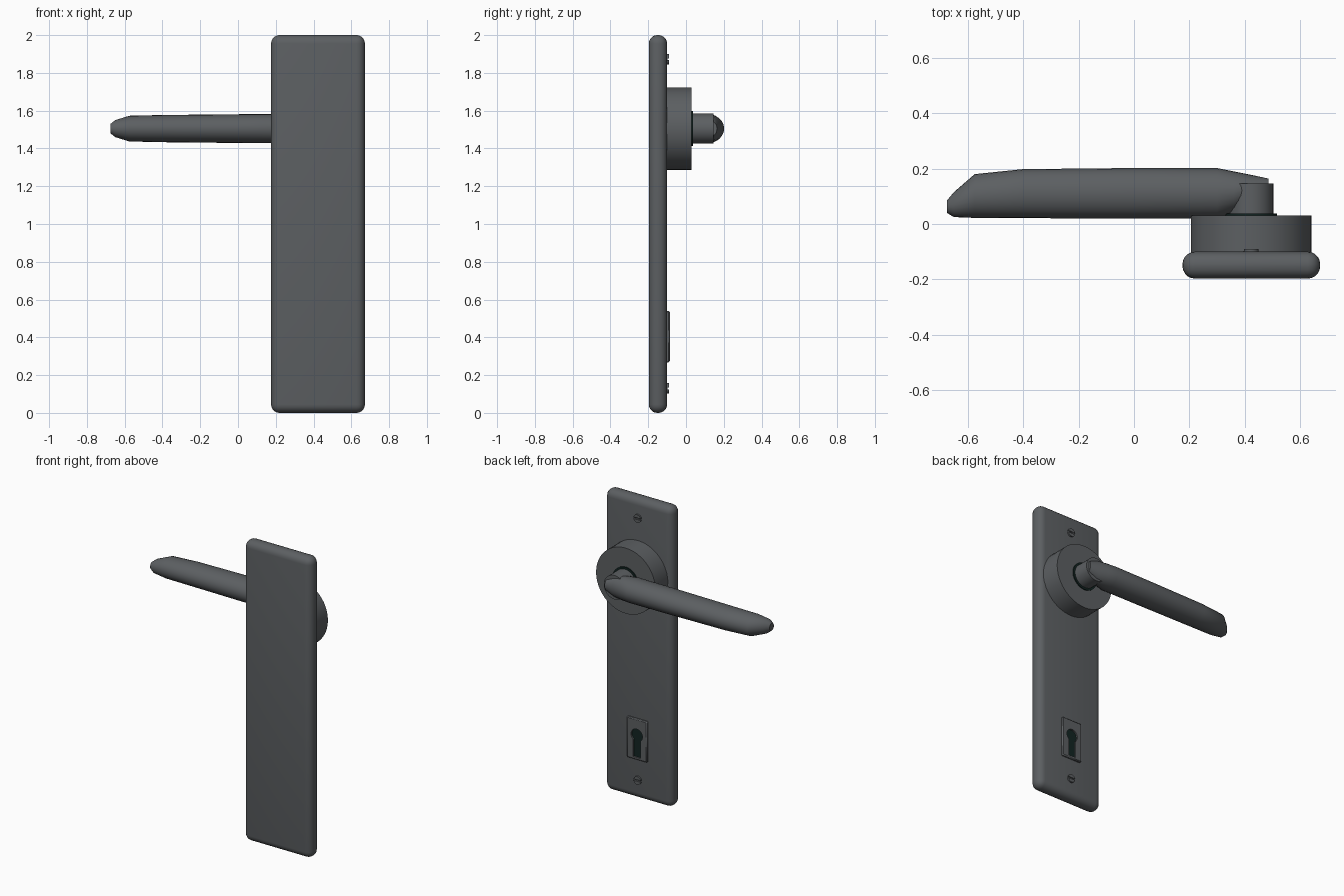
import bpy, bmesh, math
from mathutils import Matrix, Vector

if "Cube" in bpy.data.objects:
    bpy.data.objects.remove(bpy.data.objects["Cube"], do_unlink=True)

CX, HUB_Z = 0.423, 1.505          # plate centre line and spindle height


def material(name, colour):
    m = bpy.data.materials.new(name)
    m.use_nodes = True
    m.diffuse_color = colour
    m.node_tree.nodes["Principled BSDF"].inputs["Base Color"].default_value = colour
    return m


GREY = material("dark grey metal", (0.107, 0.115, 0.122, 1))
DARK = material("black green", (0.006, 0.018, 0.016, 1))


def finish(name, bm, mat, smooth=True):
    bmesh.ops.recalc_face_normals(bm, faces=bm.faces)
    mesh = bpy.data.meshes.new(name)
    bm.to_mesh(mesh)
    bm.free()
    mesh.materials.append(mat)
    ob = bpy.data.objects.new(name, mesh)
    bpy.context.collection.objects.link(ob)
    if smooth:
        bpy.ops.object.select_all(action="DESELECT")
        ob.select_set(True)
        bpy.context.view_layer.objects.active = ob
        bpy.ops.object.shade_smooth_by_angle(angle=math.radians(40))
    return ob


def box(name, x, y, z, mat=GREY, bevel=0, segments=1):
    bm = bmesh.new()
    size = [r[1] - r[0] for r in (x, y, z)]
    mid = [(r[0] + r[1]) / 2 for r in (x, y, z)]
    bmesh.ops.create_cube(bm, size=1, matrix=Matrix.Translation(mid) @ Matrix.Diagonal((*size, 1)))
    if bevel:
        bmesh.ops.bevel(bm, geom=bm.edges[:], offset=bevel, segments=segments,
                        profile=0.5, affect="EDGES")
    return finish(name, bm, mat)


def disc(name, z, y0, y1, r, mat=GREY, sides=48):
    bm = bmesh.new()
    place = Matrix.Translation((CX, (y0 + y1) / 2, z)) @ Matrix.Rotation(math.pi / 2, 4, "X")
    bmesh.ops.create_cone(bm, cap_ends=True, segments=sides, radius1=r, radius2=r,
                          depth=y1 - y0, matrix=place)
    return finish(name, bm, mat)


def keyhole(name, y0, y1, mat):
    # round top joined to a straight slot, extruded along y
    bm = bmesh.new()
    half, drop, r, zc = 0.026, 0.285, 0.042, 0.432
    start = -math.acos(half / r)
    sweep = math.pi - 2 * start
    pts = [(half, drop)]
    pts += [(r * math.cos(start + sweep * i / 20), zc + r * math.sin(start + sweep * i / 20))
            for i in range(21)]
    pts.append((-half, drop))
    face = bm.faces.new([bm.verts.new((CX + x, y0, z)) for x, z in pts])
    out = bmesh.ops.extrude_face_region(bm, geom=[face])
    bmesh.ops.translate(bm, vec=(0, y1 - y0, 0),
                        verts=[v for v in out["geom"] if isinstance(v, bmesh.types.BMVert)])
    return finish(name, bm, mat, smooth=False)


def cut(target, cutter):
    mod = target.modifiers.new("cut", "BOOLEAN")
    mod.operation, mod.object, mod.solver = "DIFFERENCE", cutter, "EXACT"
    cutter.hide_render = True
    cutter.hide_set(True)


# Back plate with fully rounded rim
box("back_plate", (0.175, 0.672), (-0.197, -0.1), (0, 2), bevel=0.045, segments=5)

# Rose, dark bearing ring and spindle neck
disc("rose", HUB_Z, -0.11, 0.03, 0.218)
disc("bearing_ring", HUB_Z, 0.02, 0.037, 0.093, DARK)
disc("neck", HUB_Z, 0.03, 0.146, 0.08, sides=32)

# Lever: elliptical sections (x, y min, y max, half height)
sections = [(-0.675, 0.04, 0.085, 0.025), (-0.65, 0.025, 0.115, 0.045),
            (-0.575, 0.022, 0.18, 0.068), (-0.4, 0.021, 0.198, 0.072),
            (0, 0.02, 0.202, 0.076), (0.3, 0.02, 0.202, 0.078),
            (0.36, 0.04, 0.19, 0.077), (0.42, 0.075, 0.178, 0.068),
            (0.485, 0.12, 0.164, 0.035)]
bm = bmesh.new()
rings = []
for x, y0, y1, rz in sections:
    angles = [2 * math.pi * i / 24 for i in range(24)]
    rings.append([bm.verts.new((x, (y0 + y1) / 2 + (y1 - y0) / 2 * math.cos(a),
                                HUB_Z + rz * math.sin(a))) for a in angles])
for a, b in zip(rings, rings[1:]):
    for i in range(24):
        j = (i + 1) % 24
        bm.faces.new((a[i], a[j], b[j], b[i]))
bm.faces.new(rings[0])
bm.faces.new(rings[-1])
finish("lever", bm, GREY)

# Keyhole cover with its opening and dark inside
cover = box("keyhole_cover", (CX - 0.075, CX + 0.075), (-0.11, -0.086), (0.268, 0.54), bevel=0.006)
cut(cover, keyhole("keyhole_cutter", -0.13, -0.05, DARK))
keyhole("keyhole_dark", -0.105, -0.096, DARK)

# Slotted screws
for label, z in (("upper", 1.872), ("lower", 0.13)):
    screw = disc(label + "_screw", z, -0.11, -0.09, 0.027, sides=24)
    slot = box(label + "_slot_cutter", (CX - 0.04, CX + 0.04), (-0.097, -0.07), (z - 0.005, z + 0.005))
    cut(screw, slot)
